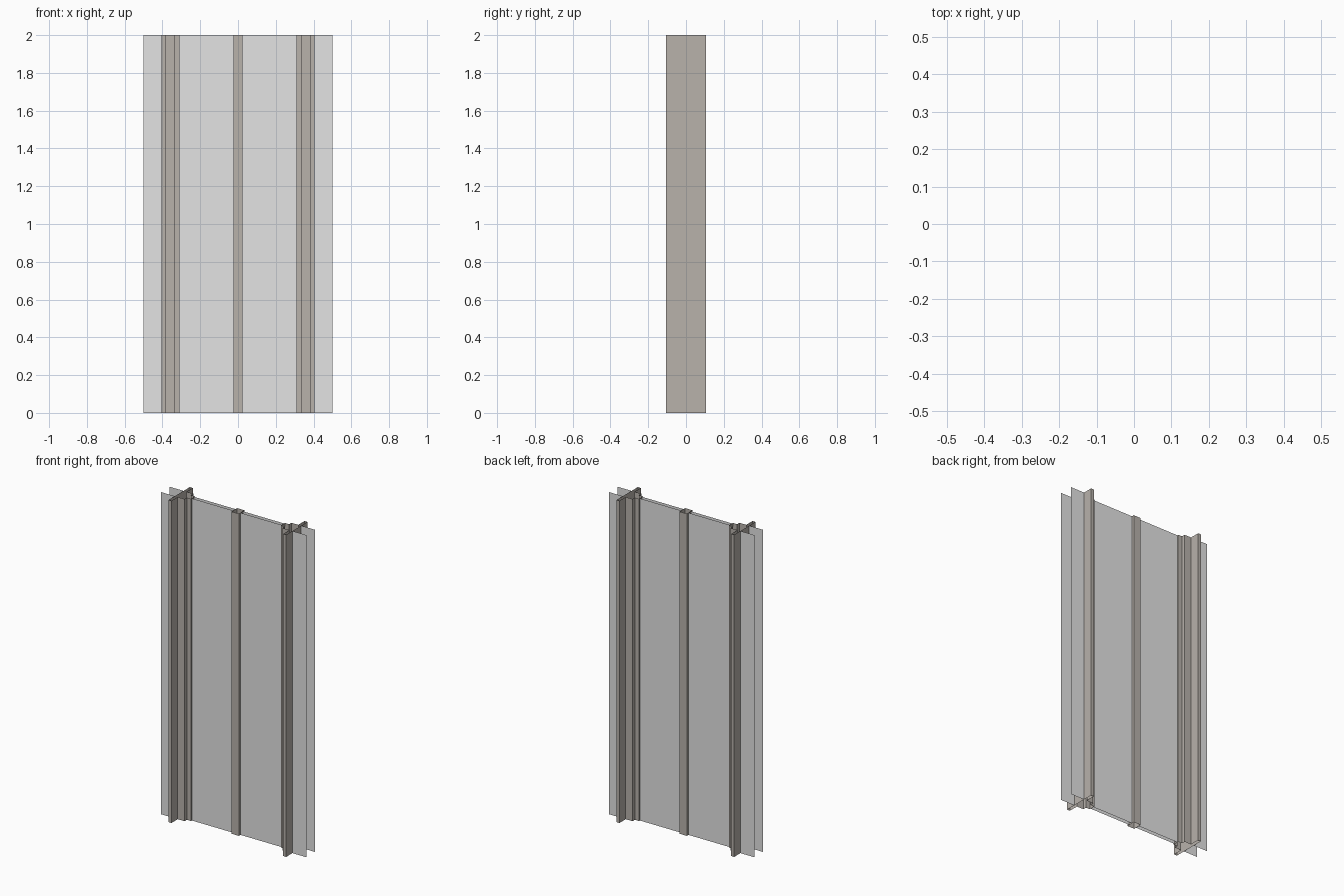
import bpy, bmesh

if "Cube" in bpy.data.objects:
    bpy.data.objects.remove(bpy.data.objects["Cube"])

H = 2.0  # full height of the wall section


def material(name, rgb):
    m = bpy.data.materials.new(name)
    m.diffuse_color = (*rgb, 1.0)
    m.use_nodes = True
    m.node_tree.nodes["Principled BSDF"].inputs["Base Color"].default_value = m.diffuse_color
    return m


panel_grey = material("panel_grey", (0.77, 0.77, 0.77))
frame_brown = material("frame_brown_grey", (0.48, 0.445, 0.41))


def extrude_profile(name, pts, mat, closed=True):
    """Raise an xy outline to full height, leaving both ends open."""
    bm = bmesh.new()
    lo = [bm.verts.new((x, y, 0)) for x, y in pts]
    hi = [bm.verts.new((x, y, H)) for x, y in pts]
    n = len(pts)
    for i in range(n if closed else n - 1):
        j = (i + 1) % n
        bm.faces.new((lo[i], lo[j], hi[j], hi[i]))
    me = bpy.data.meshes.new(name)
    bm.to_mesh(me)
    bm.free()
    me.materials.append(mat)
    ob = bpy.data.objects.new(name, me)
    bpy.context.collection.objects.link(ob)
    return ob


def sheet(name, x0, x1, y):
    # order the ends so that the face looks away from y = 0
    pts = [(x0, y), (x1, y)] if y < 0 else [(x1, y), (x0, y)]
    return extrude_profile(name, pts, panel_grey, closed=False)


# Stepped jamb: wide thin trim, box the depth of the wall, narrow stop
half = [(0.404, 0.105), (0.384, 0.105), (0.384, 0.043),
        (0.337, 0.043), (0.337, 0.020), (0.309, 0.020)]
outline = half + [(x, -y) for x, y in reversed(half)]  # counter-clockwise
extrude_profile("jamb_right", outline, frame_brown)
extrude_profile("jamb_left", [(-x, -y) for x, y in outline], frame_brown)

# Central square tube
extrude_profile("centre_post",
                [(-0.025, -0.028), (0.025, -0.028), (0.025, 0.028), (-0.025, 0.028)],
                frame_brown)

# Paired skins: outer wall strips and the infill between the posts
for side, ys in (("front", -1), ("back", 1)):
    sheet("wall_left_" + side, -0.5, -0.404, ys * 0.043)
    sheet("wall_right_" + side, 0.404, 0.5, ys * 0.043)
    sheet("infill_left_" + side, -0.309, -0.025, ys * 0.012)
    sheet("infill_right_" + side, 0.025, 0.309, ys * 0.012)
